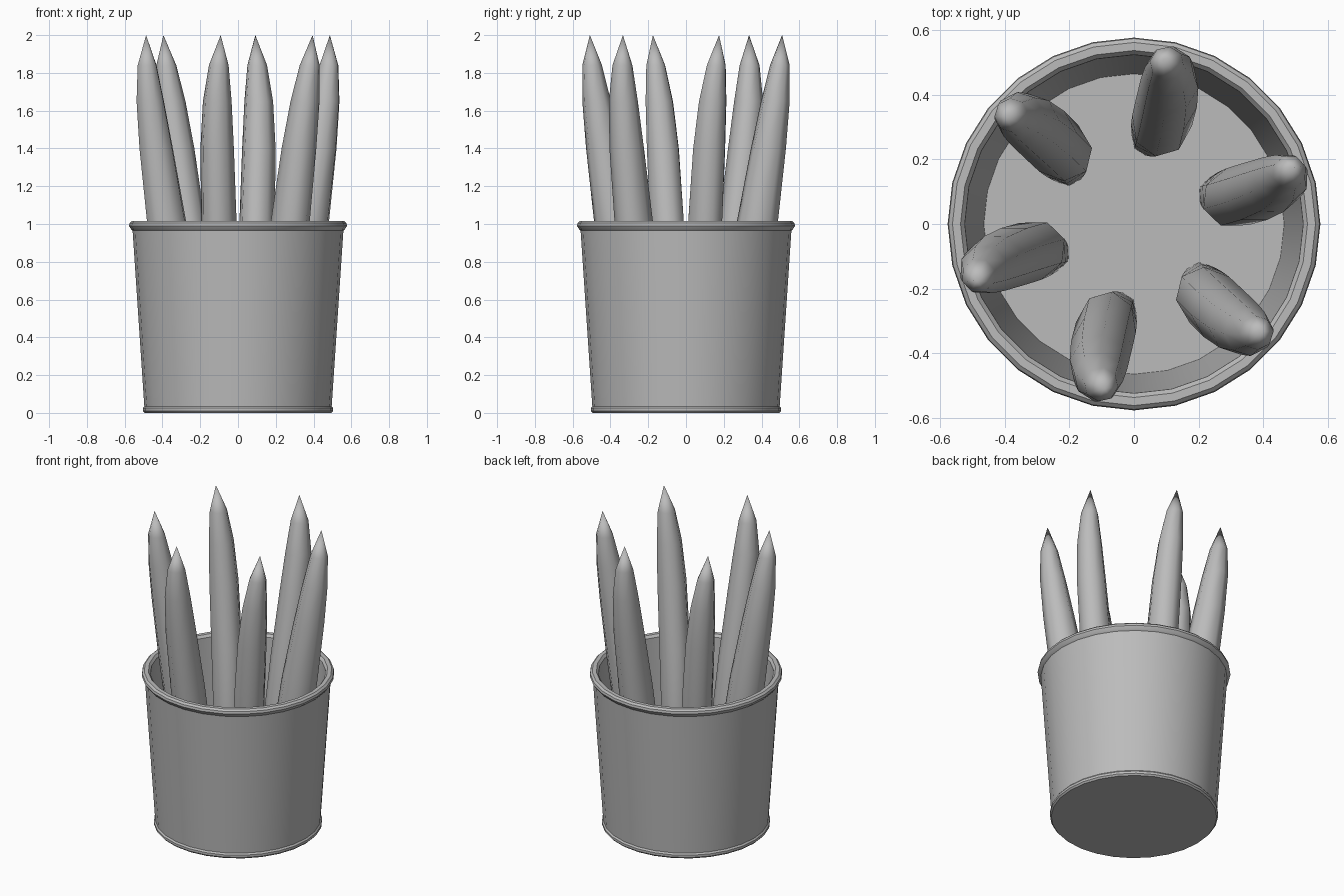
import bpy, bmesh, math

if "Cube" in bpy.data.objects:
    bpy.data.objects.remove(bpy.data.objects["Cube"])

grey = bpy.data.materials.new("plain grey")
grey.diffuse_color = (0.5, 0.5, 0.5, 1)
grey.use_nodes = True
grey.node_tree.nodes["Principled BSDF"].inputs["Base Color"].default_value = grey.diffuse_color


def make_object(name, bm, angle):
    bmesh.ops.recalc_face_normals(bm, faces=bm.faces)
    mesh = bpy.data.meshes.new(name)
    bm.to_mesh(mesh)
    bm.free()
    mesh.materials.append(grey)
    ob = bpy.data.objects.new(name, mesh)
    bpy.context.collection.objects.link(ob)
    bpy.ops.object.select_all(action='DESELECT')
    ob.select_set(True)
    bpy.context.view_layer.objects.active = ob
    bpy.ops.object.shade_smooth_by_angle(angle=math.radians(angle))
    return ob


def skin(bm, rings):
    # bridge consecutive rings of vertices with quads
    for a, b in zip(rings, rings[1:]):
        n = len(a)
        for i in range(n):
            j = (i + 1) % n
            bm.faces.new((a[i], a[j], b[j], b[i]))


def ring(bm, cx, cy, rx, ry, z, n):
    return [bm.verts.new((cx + rx * math.cos(2 * math.pi * i / n),
                          cy + ry * math.sin(2 * math.pi * i / n), z))
            for i in range(n)]


# Pot: lathed wall with a foot bead, rolled lip and inner floor
POT = [(0.495, 0.0), (0.504, 0.01), (0.504, 0.025), (0.496, 0.035),
       (0.558, 0.965), (0.566, 0.972), (0.577, 0.99), (0.574, 1.005),
       (0.562, 1.016), (0.537, 1.016), (0.524, 1.0), (0.522, 0.965),
       (0.465, 0.03)]
bm = bmesh.new()
rings = [ring(bm, 0, 0, r, r, z, 28) for r, z in POT]
skin(bm, rings)
bm.faces.new(rings[0])
bm.faces.new(rings[-1])
make_object("pot", bm, 35)

# Leaves: z, outward offset, sideways offset, outward and sideways half widths
LEAF = [(0.03, 0.27, 0.0, 0.055, 0.055),
        (0.3, 0.30, 0.018, 0.085, 0.08),
        (0.6, 0.33, 0.03, 0.112, 0.094),
        (1.02, 0.391, 0.034, 0.11, 0.095),
        (1.4, 0.449, 0.033, 0.094, 0.09),
        (1.65, 0.485, 0.026, 0.077, 0.077),
        (1.84, 0.507, 0.014, 0.053, 0.053)]
for k in range(6):
    bm = bmesh.new()
    rings = [ring(bm, u, -t, ru, rt, z, 8) for z, u, t, ru, rt in LEAF]
    skin(bm, rings)
    bm.faces.new(rings[0])
    tip = bm.verts.new((0.517, -0.002, 2.0))
    top = rings[-1]
    for i in range(8):
        bm.faces.new((top[i], top[(i + 1) % 8], tip))
    leaf = make_object(f"leaf_{k + 1}", bm, 60)
    leaf.rotation_euler.z = math.radians(20 + 60 * k)
